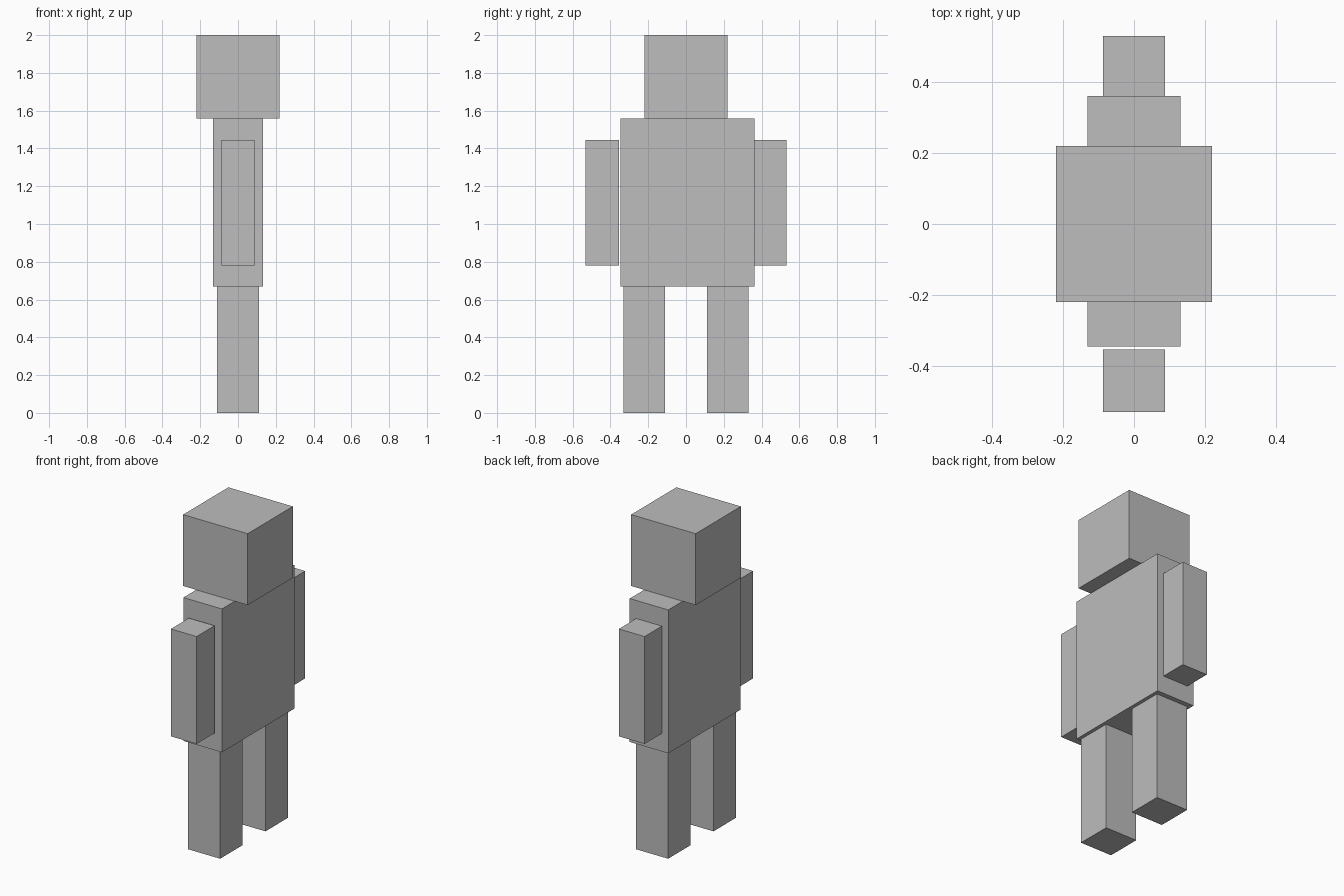
import bpy

if "Cube" in bpy.data.objects:
    bpy.data.objects.remove(bpy.data.objects["Cube"])

# Single plain grey for the whole figure
grey = bpy.data.materials.new("plain_grey")
grey.diffuse_color = (0.51, 0.51, 0.51, 1.0)
grey.use_nodes = True
grey.node_tree.nodes["Principled BSDF"].inputs["Base Color"].default_value = grey.diffuse_color


def box(name, x, y, z):
    """Add a box spanning the given (min, max) ranges."""
    spans = (x, y, z)
    bpy.ops.mesh.primitive_cube_add(size=1, location=[(a + b) / 2 for a, b in spans])
    ob = bpy.context.object
    ob.name = name
    ob.scale = [b - a for a, b in spans]
    bpy.ops.object.transform_apply(location=False, rotation=False, scale=True)
    ob.data.materials.append(grey)
    return ob


# Head and torso (torso sits slightly off centre)
box("head", (-0.221, 0.221), (-0.221, 0.221), (1.558, 2.0))
box("torso", (-0.132, 0.132), (-0.346, 0.362), (0.67, 1.558))

# Paired limbs, mirrored across y
for side, s in (("right", -1), ("left", 1)):
    box(side + "_arm", (-0.088, 0.088), sorted((s * 0.355, s * 0.531)), (0.781, 1.446))
    box(side + "_leg", (-0.11, 0.11), sorted((s * 0.112, s * 0.332)), (0.0, 0.67))
